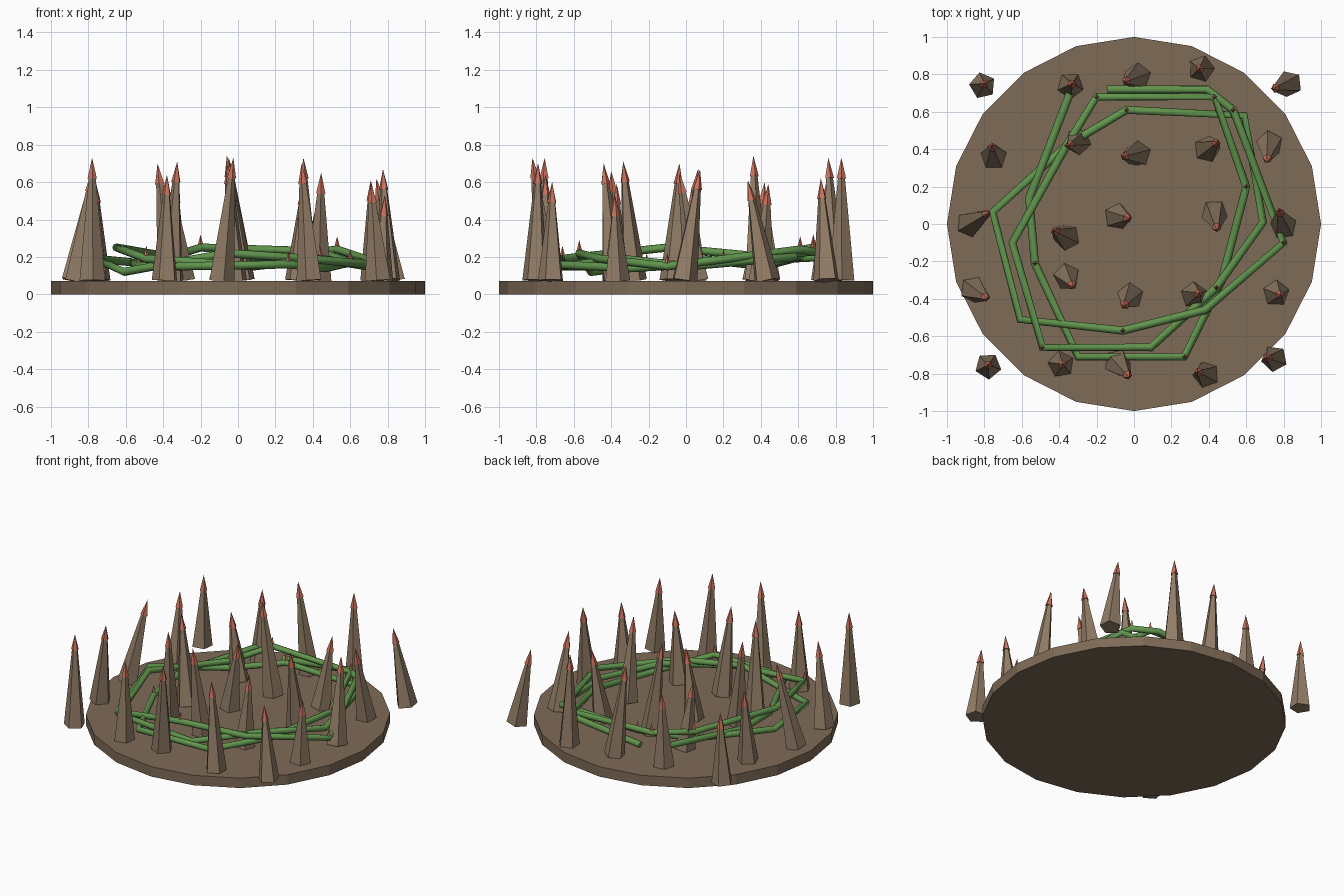
import bpy, math, random
from mathutils import Vector, Matrix

random.seed(4)


def material(name, rgb):
    m = bpy.data.materials.new(name)
    m.diffuse_color = (*rgb, 1)
    return m


SOIL = material("soil", (0.21, 0.145, 0.095))
WOOD = material("wood", (0.29, 0.205, 0.135))
RED = material("red_tip", (0.60, 0.17, 0.11))
GREEN = material("vine_green", (0.12, 0.30, 0.075))


def cone(name, a, b, r1, r2, sides, mat, spin=0.0):
    """Flat-shaded frustum running from point a to point b."""
    a, b = Vector(a), Vector(b)
    d = b - a
    bpy.ops.mesh.primitive_cone_add(vertices=sides, radius1=r1, radius2=r2, depth=d.length)
    o = bpy.context.object
    o.name = name
    tilt = Vector((0, 0, 1)).rotation_difference(d).to_matrix().to_4x4()
    o.matrix_world = Matrix.Translation((a + b) / 2) @ tilt @ Matrix.Rotation(spin, 4, 'Z')
    o.data.materials.append(mat)
    return o


# Round ground slab
cone("ground_disc", (0, 0, 0), (0, 0, 0.072), 1.0, 1.0, 20, SOIL)

# Leaning spikes: base x, base y, tip x, tip y, tip height
SPIKES = [
    (-.81, .74, -.80, .75, .58), (-.34, .74, -.33, .75, .60), (.02, .79, -.05, .76, .73),
    (.36, .83, .35, .83, .73), (.83, .75, .74, .72, .62),
    (-.75, .36, -.76, .42, .60), (-.30, .44, -.35, .42, .56), (.02, .375, -.06, .36, .74),
    (.39, .40, .45, .44, .59), (.725, .43, .71, .33, .61),
    (-.88, 0, -.77, .065, .67), (-.36, -.07, -.43, -.035, .70), (-.09, .04, -.02, .03, .57),
    (.43, .06, .445, -.035, .65), (.80, -.01, .775, .075, .67),
    (-.86, -.35, -.78, -.40, .66), (-.36, -.28, -.325, -.335, .71), (-.02, -.385, -.055, -.44, .70),
    (.32, -.38, .35, -.37, .59), (.76, -.37, .785, -.38, .53),
    (-.78, -.76, -.78, -.755, .73), (-.39, -.75, -.38, -.75, .64), (-.09, -.74, -.025, -.82, .73),
    (.385, -.805, .34, -.79, .70), (.75, -.72, .71, -.715, .60),
]
for i, (bx, by, tx, ty, h) in enumerate(SPIKES):
    base, tip = Vector((bx, by, 0.075)), Vector((tx, ty, h))
    axis = (tip - base).normalized()
    neck = tip - axis * 0.11
    spin = random.uniform(0, 2 * math.pi)
    cone(f"spike_{i}", base, neck + axis * 0.02, 0.072, 0.018, 5, WOOD, spin)
    cone(f"spike_tip_{i}", neck, tip, 0.026, 0.0, 5, RED, spin)

# Vine winding three times round the slab
VINE = [
    (-.33, .73, .20), (-.56, .14, .17), (-.53, -.21, .15), (-.30, -.71, .15), (.27, -.71, .16),
    (.47, -.30, .14), (.60, .20, .17), (.43, .68, .23), (-.20, .68, .25), (-.36, .42, .20),
    (-.65, -.10, .25), (-.49, -.66, .19), (.09, -.66, .15), (.44, -.34, .19),
    (.69, .01, .15), (.59, .58, .20), (-.04, .61, .20), (-.36, .42, .15),
    (-.755, .065, .19), (-.61, -.51, .12), (-.06, -.57, .22), (.38, -.46, .19),
    (.80, -.10, .15), (.53, .61, .24), (.39, .72, .22), (-.14, .72, .16),
]
cu = bpy.data.curves.new("vine", 'CURVE')
cu.dimensions = '3D'
cu.bevel_depth = 0.022
cu.bevel_resolution = 2
cu.use_fill_caps = True
sp = cu.splines.new('POLY')
sp.points.add(len(VINE) - 1)
for p, co in zip(sp.points, VINE):
    p.co = (*co, 1)
cu.materials.append(GREEN)
bpy.context.collection.objects.link(bpy.data.objects.new("vine", cu))

# Small thorns standing on the vine
for k in (2, 4, 6, 7, 8, 9, 11, 13, 16, 20, 22, 23):
    p = Vector(VINE[k])
    cone(f"thorn_{k}", p + Vector((0, 0, .012)), p + Vector((0, 0, .07)), 0.015, 0.0, 4, RED)
